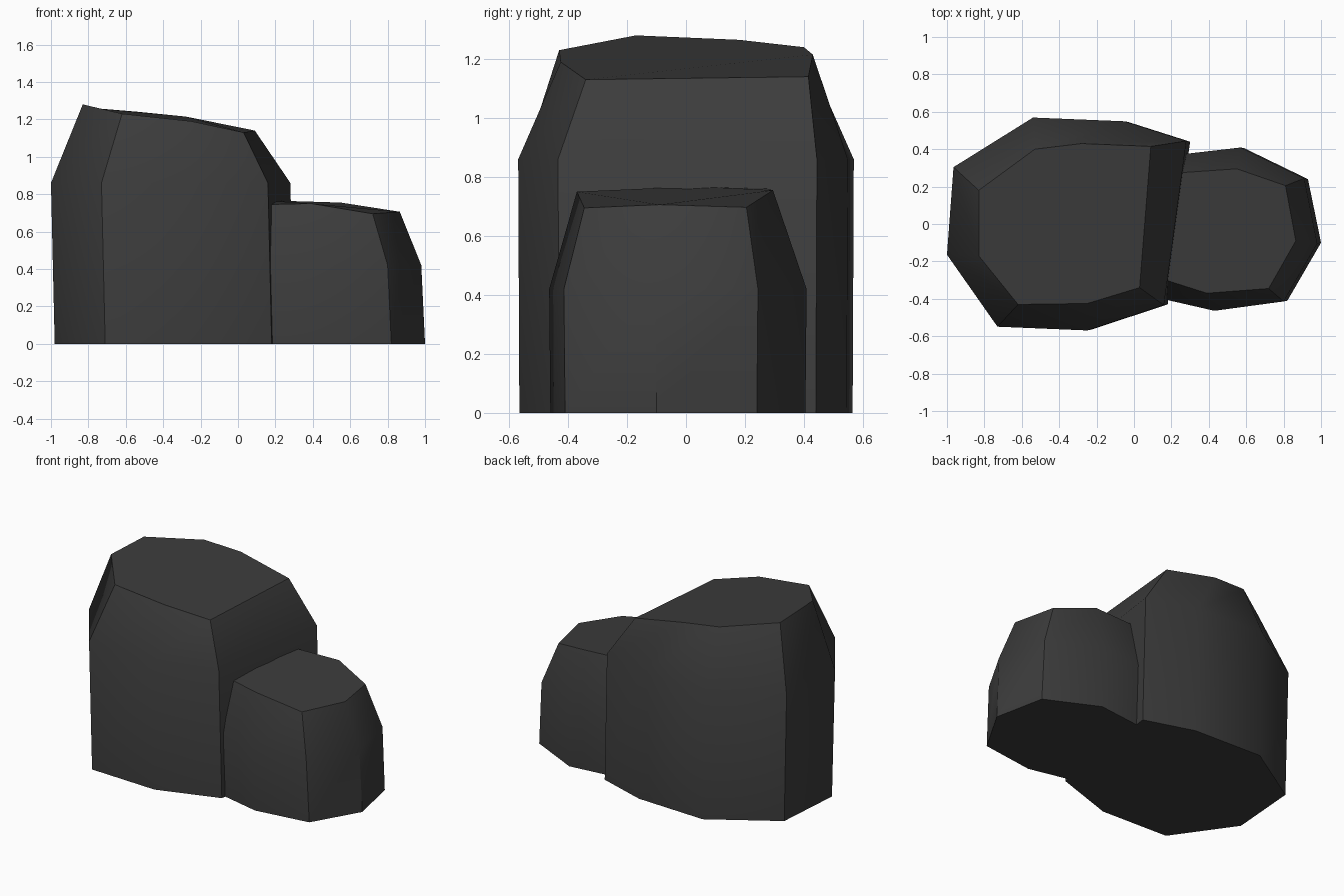
import bpy, bmesh, math

if "Cube" in bpy.data.objects:
    bpy.data.objects.remove(bpy.data.objects["Cube"])

stone = bpy.data.materials.new("dark_stone")
stone.diffuse_color = (0.045, 0.045, 0.045, 1)
stone.use_nodes = True
stone.node_tree.nodes["Principled BSDF"].inputs["Base Color"].default_value = stone.diffuse_color


def rock(name, base, centre, shoulder_z, shoulder_shift, top):
    """Loft a faceted boulder: ground ring, shoulder ring, tilted top ring."""
    bm = bmesh.new()
    cx, cy = centre
    ground = [(x, y, 0) for x, y in base]
    shoulder = [(x + shoulder_shift, y + 0.004 * (1 if y > cy else -1), shoulder_z)
                for x, y in base]
    rings = [[bm.verts.new(p) for p in ring] for ring in (ground, shoulder, top)]
    n = len(base)
    for lower, upper in zip(rings, rings[1:]):
        for i in range(n):
            j = (i + 1) % n
            bm.faces.new((lower[i], lower[j], upper[j], upper[i]))
    bm.faces.new(rings[0][::-1])
    bm.faces.new(rings[-1])
    bmesh.ops.recalc_face_normals(bm, faces=bm.faces)
    mesh = bpy.data.meshes.new(name)
    bm.to_mesh(mesh)
    bm.free()
    mesh.materials.append(stone)
    obj = bpy.data.objects.new(name, mesh)
    bpy.context.collection.objects.link(obj)
    bpy.ops.object.select_all(action='DESELECT')
    obj.select_set(True)
    bpy.context.view_layer.objects.active = obj
    bpy.ops.object.shade_smooth_by_angle(angle=math.radians(41))
    return obj


# Tall boulder on the left
rock("large_rock",
     [(-0.98, -0.16), (-0.71, -0.545), (-0.23, -0.565), (0.18, -0.43),
      (0.30, 0.44), (-0.03, 0.545), (-0.52, 0.565), (-0.945, 0.30)],
     (-0.35, 0), 0.86, -0.02,
     [(-0.83, -0.17, 1.28), (-0.62, -0.43, 1.23), (-0.25, -0.425, 1.19),
      (0.03, -0.34, 1.13), (0.09, 0.415, 1.14), (-0.28, 0.43, 1.215),
      (-0.53, 0.40, 1.24), (-0.83, 0.18, 1.265)])

# Low boulder on the right, its left side buried in the large one
rock("small_rock",
     [(0.10, -0.38), (0.45, -0.46), (0.82, -0.41), (1.0, -0.10),
      (0.93, 0.24), (0.59, 0.405), (0.20, 0.36), (0.0, 0.05)],
     (0.5, 0), 0.42, -0.02,
     [(0.17, -0.30, 0.745), (0.39, -0.37, 0.75), (0.72, -0.345, 0.695),
      (0.865, -0.09, 0.706), (0.81, 0.205, 0.697), (0.55, 0.295, 0.755),
      (0.26, 0.275, 0.76), (0.12, 0.03, 0.768)])
